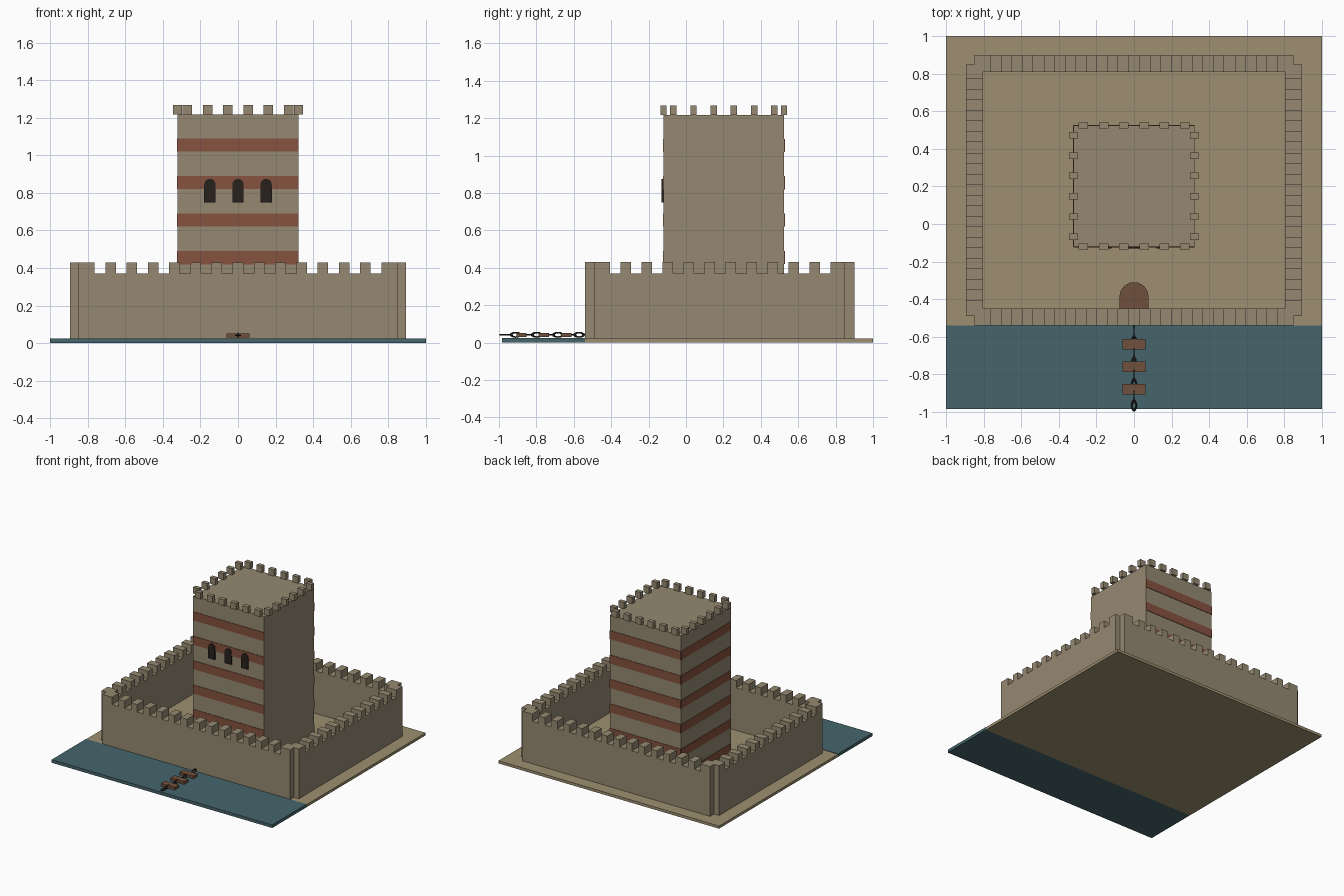
import bpy, math
from mathutils import Vector

if "Cube" in bpy.data.objects:
    bpy.data.objects.remove(bpy.data.objects["Cube"])


def material(name, r, g, b):
    m = bpy.data.materials.new(name)
    m.diffuse_color = (r, g, b, 1)
    m.use_nodes = True
    m.node_tree.nodes["Principled BSDF"].inputs["Base Color"].default_value = m.diffuse_color
    return m


STONE = material("stone", 0.30, 0.25, 0.165)
SAND = material("sand", 0.34, 0.28, 0.165)
BRICK = material("brick", 0.24, 0.085, 0.05)
WATER = material("water", 0.06, 0.13, 0.15)
WOOD = material("wood", 0.16, 0.08, 0.045)
DARK = material("dark", 0.02, 0.015, 0.012)


def mesh_object(name, verts, faces, mat):
    me = bpy.data.meshes.new(name)
    me.from_pydata(verts, [], faces)
    me.materials.append(mat)
    ob = bpy.data.objects.new(name, me)
    bpy.context.collection.objects.link(ob)
    return ob


def box(name, x, y, z, mat):
    """Box from (min, max) pairs on each axis."""
    v = [(a, b, c) for a in x for b in y for c in z]
    f = [(0, 1, 3, 2), (4, 6, 7, 5), (0, 4, 5, 1), (2, 3, 7, 6), (0, 2, 6, 4), (1, 5, 7, 3)]
    return mesh_object(name, v, f, mat)


def cbox(name, c, s, mat):
    return box(name, *[(p - d / 2, p + d / 2) for p, d in zip(c, s)], mat)


def arch(name, half, height, depth, origin, flat, mat):
    """Round-topped slab, standing (facing -y) or lying flat."""
    prof = [(-half, 0), (half, 0)]
    for i in range(13):
        a = math.pi * i / 12
        prof.append((half * math.cos(a), height - half + half * math.sin(a)))
    n = len(prof)
    verts = []
    for d in (0, depth):
        for u, w in prof:
            p = (u, w, d) if flat else (u, -d, w)
            verts.append(Vector(origin) + Vector(p))
    faces = [tuple(range(n))[::-1], tuple(range(n, 2 * n))]
    faces += [(i, (i + 1) % n, n + (i + 1) % n, n + i) for i in range(n)]
    return mesh_object(name, verts, faces, mat)


# Ground and water
box("ground", (-1, 1), (-0.54, 1), (0, 0.022), SAND)
box("water", (-1, 1), (-0.985, -0.54), (0, 0.025), WATER)

# Curtain walls with stepped corners
H0, H1, H2 = 0.02, 0.37, 0.43
for name, y in (("front_wall", -0.495), ("back_wall", 0.855)):
    box(name, (-0.85, 0.85), (y - 0.045, y + 0.045), (H0, H1), STONE)
    for i in range(-7, 8):
        cbox(name + "_merlon", (i * 0.113, y, (H1 + H2) / 2), (0.056, 0.09, H2 - H1), STONE)
    for sx in (-1, 1):
        cbox(name + "_corner_merlon", (sx * 0.825, y, (H1 + H2) / 2), (0.05, 0.09, H2 - H1), STONE)
for name, x in (("left_wall", -0.85), ("right_wall", 0.85)):
    box(name, (x - 0.045, x + 0.045), (-0.49, 0.85), (H0, H1), STONE)
    for i in range(12):
        cbox(name + "_merlon", (x, -0.435 + i * 0.1123, (H1 + H2) / 2), (0.09, 0.056, H2 - H1), STONE)
    for y in (-0.475, 0.835):
        cbox(name + "_corner_merlon", (x, y, (H1 + H2) / 2), (0.09, 0.03, H2 - H1), STONE)

# Keep
R, CY, TOP = 0.322, 0.202, 1.217
box("keep", (-R, R), (CY - R, CY + R), (H0, TOP), STONE)

# Brick bands on front, back and left
for i in range(6):
    z = (0.02 + 0.2 * i, 0.09 + 0.2 * i)
    for y in (CY - R, CY + R):
        box("brick_band", (-R, R), (y - 0.004, y + 0.004), z, BRICK)
    box("brick_band", (-R - 0.004, -R + 0.004), (CY - R, CY + R), z, BRICK)

# Keep battlements
for i in range(6):
    t = (i - 2.5) * 0.108
    for s in (-1, 1):
        for x, y in ((t, CY + s * R), (s * R, CY + t)):
            cbox("keep_merlon", (x, y, TOP + 0.026), (0.05, 0.034, 0.052), STONE)

# Windows
for x in (-0.15, 0, 0.15):
    arch("window", 0.03, 0.125, 0.02, (x, CY - R + 0.01, 0.75), False, DARK)

# Gate leaf lying flat behind the front wall
arch("gate", 0.077, 0.2, 0.03, (0, -0.51, 0.002), True, WOOD)

# Floating boom: planks joined by chain links
for y in (-0.64, -0.76, -0.88):
    cbox("boom_plank", (0, y, 0.041), (0.125, 0.055, 0.022), WOOD)
for i in range(8):
    bpy.ops.mesh.primitive_torus_add(major_segments=12, minor_segments=6,
                                     major_radius=0.012, minor_radius=0.004,
                                     location=(0, -0.967 + i * 0.0565, 0.042),
                                     rotation=(0, math.pi / 2 * (i % 2), 0))
    ob = bpy.context.object
    ob.name = "chain_link"
    ob.scale = (1, 2.05, 1)
    ob.data.materials.append(DARK)
